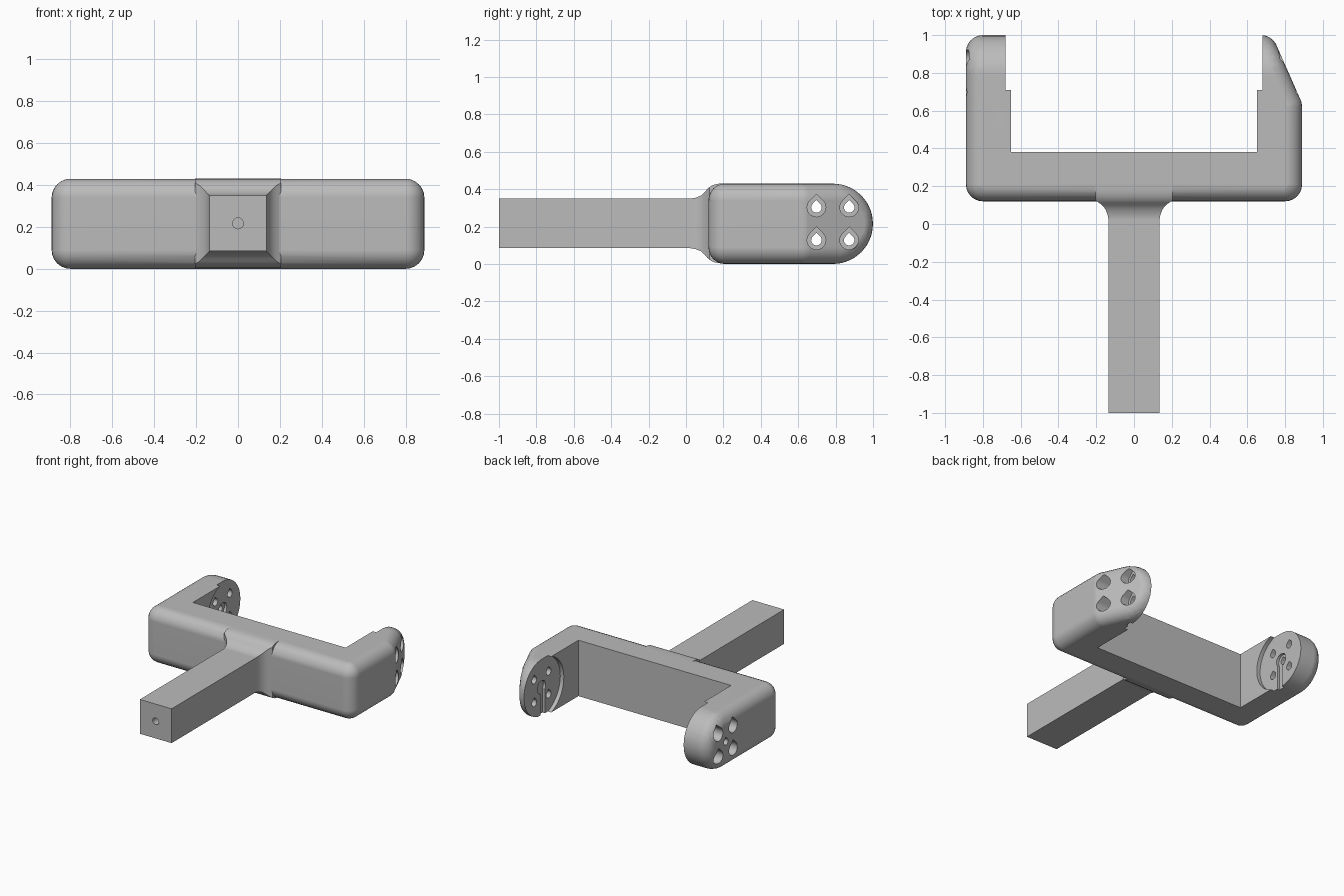
import bpy
import bmesh
import math
from mathutils import Matrix, Vector

cube = bpy.data.objects.get("Cube")
if cube:
    bpy.data.objects.remove(cube, do_unlink=True)

grey = bpy.data.materials.new("plain grey")
grey.use_nodes = True
colour = (0.5, 0.5, 0.5, 1)
grey.diffuse_color = colour
grey.node_tree.nodes["Principled BSDF"].inputs["Base Color"].default_value = colour

MID_Z = 0.215
PIVOT_Y = 0.785
ROUND = 0.09


def finish(bm, name):
    bmesh.ops.recalc_face_normals(bm, faces=bm.faces)
    mesh = bpy.data.meshes.new(name)
    bm.to_mesh(mesh)
    bm.free()
    obj = bpy.data.objects.new(name, mesh)
    bpy.context.collection.objects.link(obj)
    mesh.materials.append(grey)
    return obj


def loft(name, rings):
    """Skin a list of equal-length point rings and cap both ends."""
    bm = bmesh.new()
    loops = [[bm.verts.new(p) for p in ring] for ring in rings]
    n = len(loops[0])
    for a, b in zip(loops, loops[1:]):
        for i in range(n):
            j = (i + 1) % n
            bm.faces.new((a[i], a[j], b[j], b[i]))
    bm.faces.new(loops[0])
    bm.faces.new(loops[-1])
    return finish(bm, name)


def prism(name, outline, x0, x1):
    """Extrude a (y, z) outline along x."""
    return loft(name, [[(x, y, z) for y, z in outline] for x in (x0, x1)])


def rect(y0, y1, z0, z1):
    return [(y0, z0), (y1, z0), (y1, z1), (y0, z1)]


def circle(y, z, r, n=32):
    turn = 2 * math.pi / n
    return [(y + r * math.cos(i * turn), z + r * math.sin(i * turn)) for i in range(n)]


def teardrop(y, z, r, n=18):
    """Circle with its top drawn up to a point."""
    start, sweep = math.radians(135), math.radians(270)
    arc = [start + sweep * i / n for i in range(n + 1)]
    points = [(y + r * math.cos(a), z + r * math.sin(a)) for a in arc]
    return points + [(y, z + r * math.sqrt(2))]


def combine(target, tool, operation="DIFFERENCE"):
    mod = target.modifiers.new(tool.name, "BOOLEAN")
    mod.operation = operation
    mod.solver = "EXACT"
    mod.object = tool
    bpy.context.view_layer.objects.active = target
    bpy.ops.object.modifier_apply(modifier=mod.name)
    bpy.data.objects.remove(tool, do_unlink=True)


# Rounded yoke block: hull of balls along a core with one sloped shoulder
slope = Vector((0.34, 0.15)).normalized()
reach = slope.dot(Vector((0.89, 0.64))) - ROUND


def shoulder(y):
    return min(0.80, (reach - slope.y * y) / slope.x)


core_r = MID_Z - ROUND
tip = [(PIVOT_Y + core_r * math.sin(a), MID_Z + core_r * math.cos(a))
       for a in [math.pi * i / 16 for i in range(17)]]
bend = (reach - slope.x * 0.80) / slope.y
sides = [(y, MID_Z + s * core_r) for y in (0.21, bend) for s in (-1, 1)]

bm = bmesh.new()
for y, z in tip + sides:
    for x in (-0.80, shoulder(y)):
        bmesh.ops.create_uvsphere(bm, u_segments=24, v_segments=12, radius=ROUND,
                                  matrix=Matrix.Translation((x, y, z)))
hull = bmesh.ops.convex_hull(bm, input=bm.verts)
spare = {g for g in hull["geom_interior"] + hull["geom_unused"]
         if isinstance(g, bmesh.types.BMVert)}
bmesh.ops.delete(bm, geom=list(spare), context="VERTS")
bmesh.ops.remove_doubles(bm, verts=bm.verts, dist=0.0005)
bmesh.ops.dissolve_limit(bm, angle_limit=math.radians(0.5), verts=bm.verts, edges=bm.edges)
yoke = finish(bm, "yoke")

# Stem, flaring where it meets the yoke
sections = [(-1, 0.135, 0.132), (0.02, 0.135, 0.132), (0.05, 0.14, 0.137),
            (0.08, 0.152, 0.149), (0.1, 0.169, 0.167), (0.112, 0.185, 0.182),
            (0.125, 0.205, 0.194), (0.145, 0.205, 0.206), (0.17, 0.205, 0.212),
            (0.2, 0.205, 0.214), (0.3, 0.205, 0.2)]
stem = loft("stem", [[(sx * w, y, MID_Z + 0.002 + sz * h)
                      for sx, sz in ((-1, -1), (1, -1), (1, 1), (-1, 1))]
                     for y, w, h in sections])
combine(yoke, stem, "UNION")

# Opening between the arms
combine(yoke, prism("opening", rect(0.38, 1.2, -0.1, 0.6), -0.65, 0.65))

# Bore in the free end of the stem
bore = loft("stem_bore", [[(x, y, z + 0.002) for x, z in circle(0, MID_Z, 0.026)]
                          for y in (-1.1, -0.7)])
combine(yoke, bore)

# Round seat, cable channel and screw holes in each arm
for s in (-1, 1):
    combine(yoke, prism("seat", circle(PIVOT_Y, MID_Z, 0.228, 64), s * 0.6, s * 0.68))
    combine(yoke, prism("hub_pocket", circle(PIVOT_Y, MID_Z, 0.05), s * 0.6, s * 0.7))
    combine(yoke, prism("channel", rect(0.745, 0.795, -0.1, MID_Z), s * 0.6, s * 0.7))
    for dy in (-0.0875, 0.0875):
        for dz in (-0.0875, 0.0875):
            y, z = PIVOT_Y + dy, MID_Z + dz
            combine(yoke, prism("screw_hole", teardrop(y, z, 0.028), s * 0.6, s))
            combine(yoke, prism("screw_head", teardrop(y, z, 0.05), s * 0.74, s))

# Centre hole through the plain arm only
combine(yoke, prism("centre_hole", teardrop(PIVOT_Y, MID_Z, 0.025), -0.6, -1))

# Smooth rounds, crisp cut edges
bpy.ops.object.select_all(action="DESELECT")
yoke.select_set(True)
bpy.context.view_layer.objects.active = yoke
bpy.ops.object.shade_smooth_by_angle(angle=math.radians(30))
weighted = yoke.modifiers.new("flat_normals", "WEIGHTED_NORMAL")
weighted.keep_sharp = True
